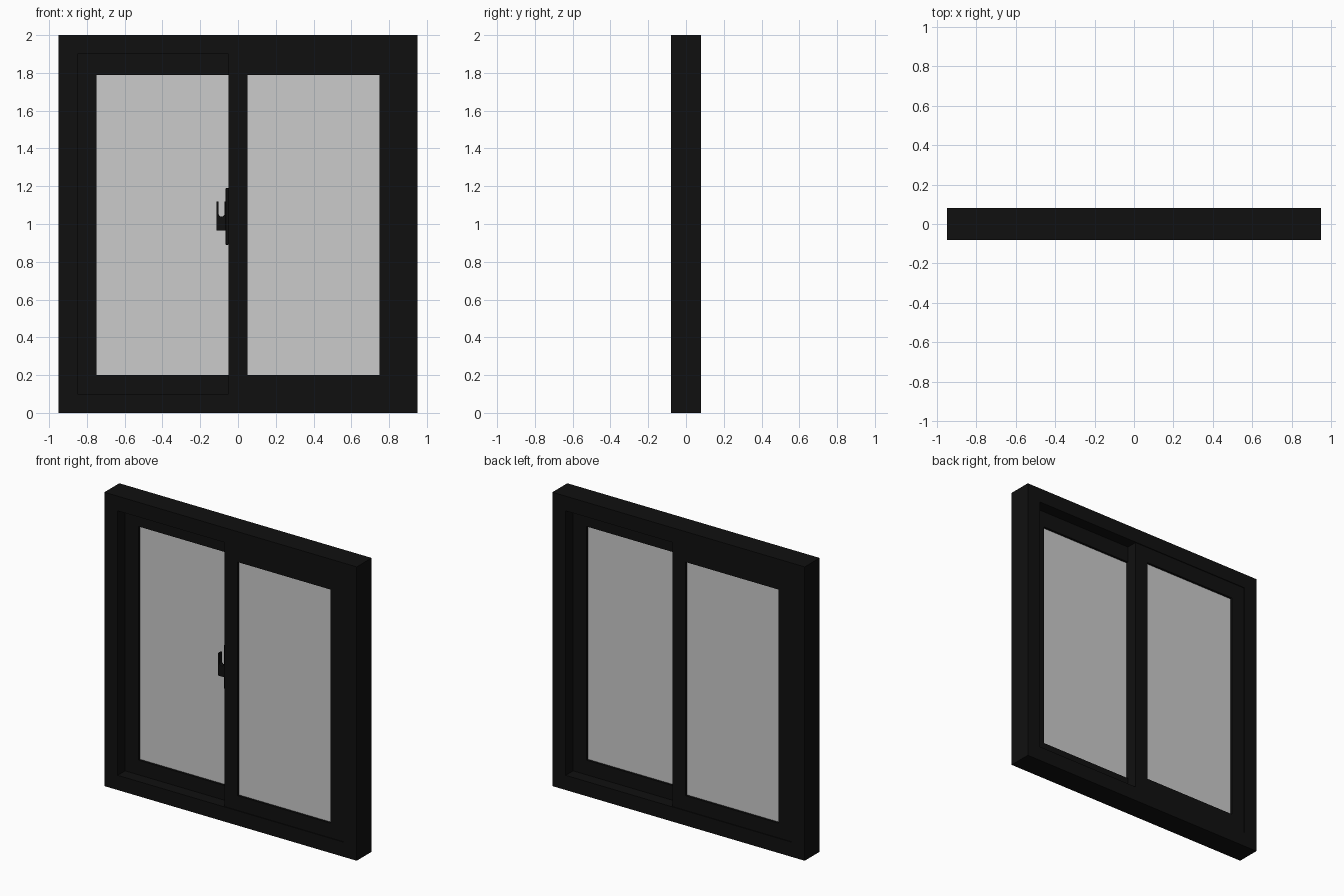
import bpy, bmesh, math

if "Cube" in bpy.data.objects:
    bpy.data.objects.remove(bpy.data.objects["Cube"])

black = bpy.data.materials.new("black_frame")
black.diffuse_color = (0.005, 0.005, 0.005, 1)
black.use_nodes = True
black.node_tree.nodes["Principled BSDF"].inputs["Base Color"].default_value = black.diffuse_color


def finish(name, bm, mat=None):
    bmesh.ops.recalc_face_normals(bm, faces=bm.faces)
    me = bpy.data.meshes.new(name)
    bm.to_mesh(me)
    bm.free()
    ob = bpy.data.objects.new(name, me)
    bpy.context.collection.objects.link(ob)
    if mat:
        me.materials.append(mat)
    return ob


def ring(name, outer, inner, y0, y1):
    """Mitred rectangular frame; rectangles are (x0, x1, z0, z1)."""
    bm = bmesh.new()
    loops = []
    for (x0, x1, z0, z1), y in ((outer, y0), (outer, y1), (inner, y1), (inner, y0)):
        loops.append([bm.verts.new((x, y, z)) for x, z in
                      ((x0, z0), (x1, z0), (x1, z1), (x0, z1))])
    for k in range(4):
        a, b = loops[k], loops[(k + 1) % 4]
        for i in range(4):
            j = (i + 1) % 4
            bm.faces.new((a[i], a[j], b[j], b[i]))
    return finish(name, bm, black)


def extrude(name, pts, y0, y1, mat=None):
    """Extrude an (x, z) profile along y."""
    bm = bmesh.new()
    face = bm.faces.new([bm.verts.new((x, y0, z)) for x, z in pts])
    new = bmesh.ops.extrude_face_region(bm, geom=[face])["geom"]
    bmesh.ops.translate(bm, vec=(0, y1 - y0, 0),
                        verts=[v for v in new if isinstance(v, bmesh.types.BMVert)])
    return finish(name, bm, mat)


def rect(x0, x1, z0, z1):
    return [(x0, z0), (x1, z0), (x1, z1), (x0, z1)]


# Outer frame
ring("outer_frame", (-0.95, 0.95, 0, 2), (-0.85, 0.85, 0.1, 1.9), -0.08, 0.08)

# Two sliding sashes: right one on the front track, left one on the back track
for side, s in (("right", 1), ("left", -1)):
    xs = sorted((-0.05 * s, 0.85 * s))
    gx = sorted((0.05 * s, 0.75 * s))
    ys = sorted((-0.075 * s, 0))
    gy = sorted((-0.06 * s, -0.015 * s))
    ring(side + "_sash", (*xs, 0.1, 1.9), (*gx, 0.2, 1.79), *ys)
    extrude(side + "_glass", rect(*gx, 0.2, 1.79), *gy)

# Handle plate on the edge of the front sash
plate = extrude("handle_plate", rect(-0.065, -0.05, 0.89, 1.19), -0.058, -0.018, black)

# U-shaped finger pull
cx, cz, r = -0.087, 1.055, 0.016
arc = [(cx + r * math.cos(a), cz + r * math.sin(a))
       for a in (-math.pi * i / 10 for i in range(11))]
pull = [(-0.115, 0.965), (-0.064, 0.965), (-0.064, 1.12), (cx + r, 1.12)]
pull += arc + [(cx - r, 1.12), (-0.115, 1.12)]
hook = extrude("finger_pull", pull, -0.053, -0.023, black)

# Softened edges on the handle parts
for ob in (plate, hook):
    bev = ob.modifiers.new("soft_edges", "BEVEL")
    bev.width = 0.003
    bev.segments = 2
    bev.limit_method = "ANGLE"
    bev.angle_limit = math.radians(40)
